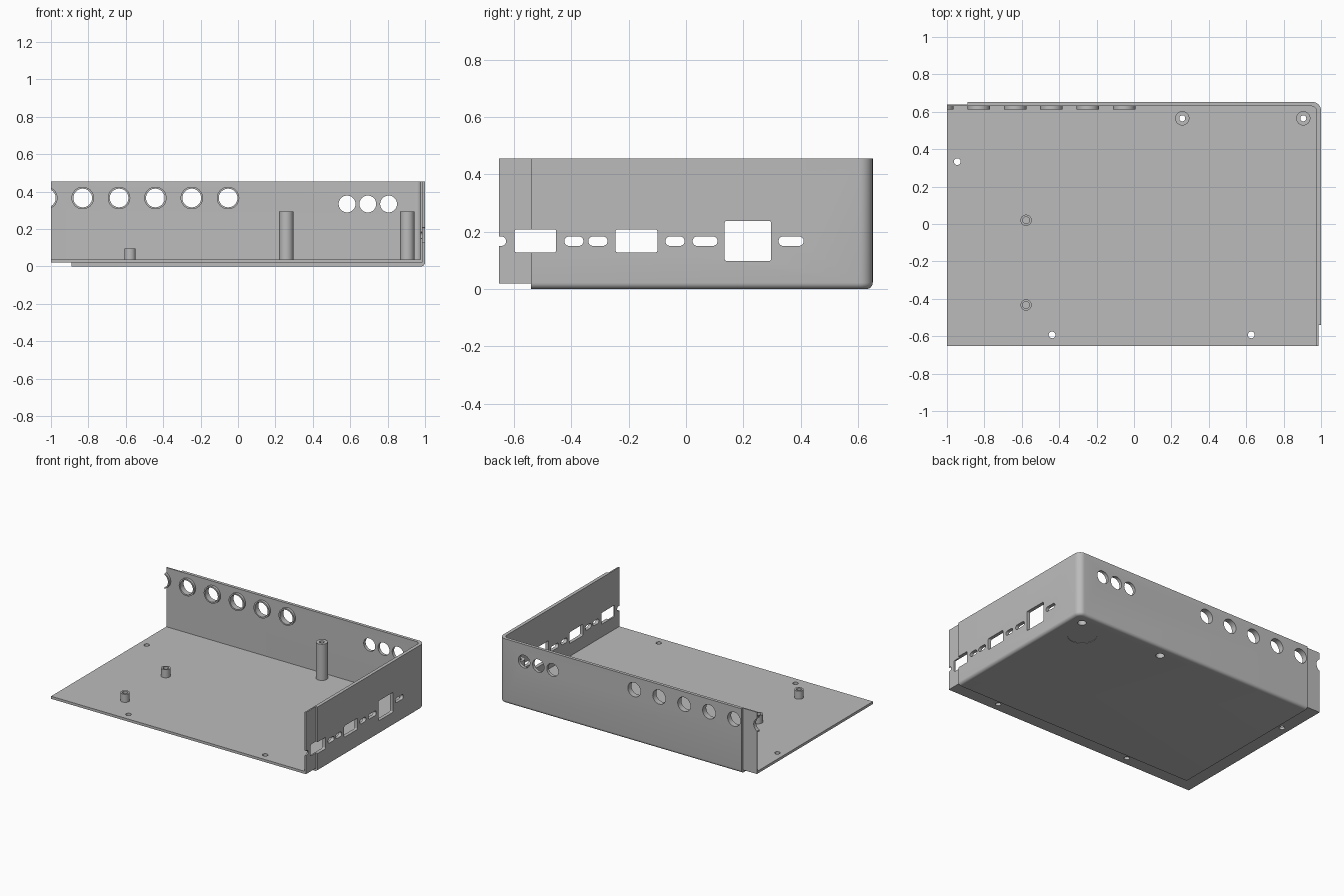
import bpy, bmesh, math
from mathutils import Vector

cube = bpy.data.objects.get("Cube")
if cube:
    bpy.data.objects.remove(cube, do_unlink=True)

grey = bpy.data.materials.new("matte_grey")
grey.use_nodes = True
COLOUR = (0.5, 0.5, 0.5, 1)
grey.diffuse_color = COLOUR
grey.node_tree.nodes["Principled BSDF"].inputs["Base Color"].default_value = COLOUR

TOP, SKIN, FLOOR = 0.455, 0.02, 0.038
STEPS = 8


def make(name, bm):
    bmesh.ops.remove_doubles(bm, verts=bm.verts, dist=1e-6)
    bmesh.ops.recalc_face_normals(bm, faces=bm.faces)
    mesh = bpy.data.meshes.new(name)
    bm.to_mesh(mesh)
    bm.free()
    mesh.materials.append(grey)
    ob = bpy.data.objects.new(name, mesh)
    bpy.context.collection.objects.link(ob)
    return ob


def loft(bm, rings):
    """Skin a stack of equal-length point rings and cap both ends."""
    rows = [[bm.verts.new(p) for p in ring] for ring in rings]
    n = len(rows[0])
    for a, b in zip(rows, rows[1:]):
        for i in range(n):
            j = (i + 1) % n
            bm.faces.new((a[i], a[j], b[j], b[i]))
    bm.faces.new(rows[0][::-1])
    bm.faces.new(rows[-1])


def block(name, x0, y0, x1, y1, z0, z1, r=0.0, fillet=0.0):
    """Box whose +x +y corner is rounded, with an optional bottom fillet there."""
    def ring(d, z):
        rr = r - d
        pts = [(x0, y1 - d, z), (x0, y0, z), (x1 - d, y0, z)]
        if r == 0:
            return pts + [(x1, y1, z)]
        for k in range(STEPS + 1):
            a = k / STEPS * math.pi / 2
            pts.append((x1 - r + rr * math.cos(a), y1 - r + rr * math.sin(a), z))
        return pts
    levels = [(0, z0)]
    if fillet:
        angles = [k / 6 * math.pi / 2 for k in range(7)]
        levels = [(fillet * (1 - math.sin(a)), z0 + fillet * (1 - math.cos(a))) for a in angles]
    bm = bmesh.new()
    loft(bm, [ring(d, z) for d, z in levels + [(0, z1)]])
    return make(name, bm)


def prism(bm, axis, centre, half, r, lo, hi):
    """Rounded rectangle (circle or slot when r is large) swept along an axis."""
    pts = []
    for q, (su, sv) in enumerate(((1, 1), (-1, 1), (-1, -1), (1, -1))):
        for k in range(STEPS + 1):
            a = (q + k / STEPS) * math.pi / 2
            p = Vector((centre[0] + su * (half[0] - r) + r * math.cos(a),
                        centre[1] + sv * (half[1] - r) + r * math.sin(a)))
            if not pts or (p - pts[-1]).length > 1e-5:
                pts.append(p)
    if (pts[0] - pts[-1]).length < 1e-5:
        pts.pop()
    place = {"x": lambda u, v, w: (w, u, v),
             "y": lambda u, v, w: (u, w, v),
             "z": lambda u, v, w: (u, v, w)}[axis]
    loft(bm, [[place(p.x, p.y, w) for p in pts] for w in (lo, hi)])


def cylinder(bm, axis, centre, r, lo, hi):
    prism(bm, axis, centre, (r, r), r, lo, hi)


def combine(target, tool, operation):
    mod = target.modifiers.new(operation, "BOOLEAN")
    mod.operation, mod.solver, mod.object = operation, "EXACT", tool
    deps = bpy.context.evaluated_depsgraph_get()
    mesh = bpy.data.meshes.new_from_object(target.evaluated_get(deps))
    target.modifiers.clear()
    target.data = mesh
    bpy.data.objects.remove(tool, do_unlink=True)


def smooth(ob):
    bpy.ops.object.select_all(action="DESELECT")
    ob.select_set(True)
    bpy.context.view_layer.objects.active = ob
    bpy.ops.object.shade_smooth_by_angle(angle=math.radians(30))


# Outer skin and the thinner joining lip that reaches past it
shell = block("enclosure_shell", -0.89, -0.541, 1, 0.652, 0, TOP + 0.01, 0.045, 0.022)
lip = block("lip", -1, -0.652, 0.986, 0.639, SKIN, TOP + 0.03, 0.033)
combine(shell, lip, "UNION")
cavity = block("cavity", -1.3, -0.9, 0.976, 0.63, FLOOR, 0.7, 0.028)
combine(shell, cavity, "DIFFERENCE")
combine(shell, block("top_trim", -1.4, -1, 1.2, 1, TOP, 0.8), "DIFFERENCE")

# Collars inside the back wall, one of them split by the left edge
JACKS = [-0.053 - 0.1943 * i for i in range(6)]
JACK_Z = 0.366
bm = bmesh.new()
for x in JACKS:
    cylinder(bm, "y", (x, JACK_Z), 0.06, 0.612, 0.635)
combine(shell, make("collars", bm), "UNION")
combine(shell, block("side_trim", -1.4, -1, -1, 1, -0.1, 0.8), "DIFFERENCE")

# Openings
TALL = [(0.258, 0.565), (0.905, 0.565)]
SHORT = [(-0.577, 0.02), (-0.577, -0.433)]
bm = bmesh.new()
for x in JACKS:
    cylinder(bm, "y", (x, JACK_Z), 0.05, 0.55, 0.7)
for x in (0.583, 0.694, 0.805):
    cylinder(bm, "y", (x, 0.334), 0.045, 0.55, 0.7)
for y0, y1 in ((-0.7, -0.628), (-0.425, -0.358), (-0.341, -0.274),
               (-0.072, -0.005), (0.023, 0.11), (0.323, 0.411)):
    prism(bm, "x", ((y0 + y1) / 2, 0.167), ((y1 - y0) / 2, 0.0165), 0.0164, 0.9, 1.1)
for y, half in ((-0.526, (0.073, 0.04)), (-0.173, (0.073, 0.04)), (0.216, (0.081, 0.07))):
    prism(bm, "x", (y, 0.168), half, 0.007, 0.9, 1.1)
for p in ((-0.945, 0.333), (-0.438, -0.593), (0.627, -0.593)):
    cylinder(bm, "z", p, 0.018, -0.1, 0.1)
for p in TALL:
    cylinder(bm, "z", p, 0.028, -0.1, 0.1)
# Shallow round recess underneath
cylinder(bm, "z", (0.797, 0.439), 0.093, -0.1, 0.003)
combine(shell, make("openings", bm), "DIFFERENCE")
smooth(shell)


# Screw posts, turned from a half profile
def post(name, centre, profile):
    bm = bmesh.new()
    verts = [bm.verts.new((r, 0, z)) for r, z in profile]
    edges = [bm.edges.new(pair) for pair in zip(verts, verts[1:])]
    bmesh.ops.spin(bm, geom=verts + edges, cent=(0, 0, 0), axis=(0, 0, 1),
                   angle=math.tau, steps=32)
    ob = make(name, bm)
    ob.location = (*centre, 0)
    smooth(ob)


for side, p in zip(("inner", "outer"), TALL):
    post(f"tall_post_{side}", p, [(0.038, FLOOR), (0.038, 0.293), (0.016, 0.293),
                                  (0.016, 0.1), (0.028, 0.1), (0.028, FLOOR)])
for side, p in zip(("back", "front"), SHORT):
    post(f"short_post_{side}", p, [(0.03, FLOOR), (0.03, 0.095), (0.018, 0.095),
                                   (0.018, 0.045), (0, 0.045)])
